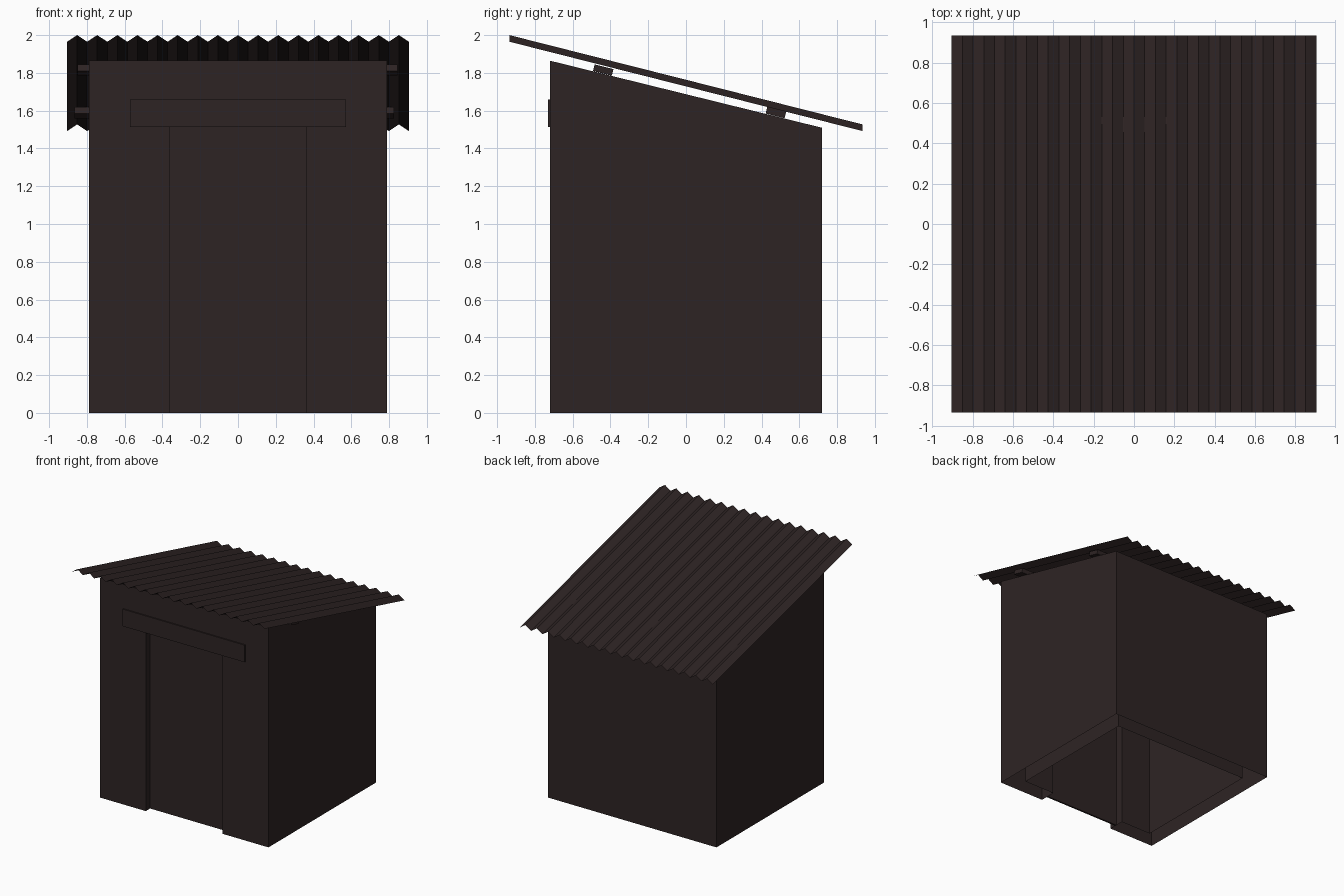
import bpy, bmesh, math
from mathutils import Matrix, Vector

if "Cube" in bpy.data.objects:
    bpy.data.objects.remove(bpy.data.objects["Cube"])

mat = bpy.data.materials.new("dark brown")
mat.diffuse_color = (0.027, 0.0175, 0.0175, 1)
mat.use_nodes = True
mat.node_tree.nodes["Principled BSDF"].inputs["Base Color"].default_value = mat.diffuse_color


def finish(name, bm):
    me = bpy.data.meshes.new(name)
    bm.to_mesh(me)
    bm.free()
    ob = bpy.data.objects.new(name, me)
    bpy.context.collection.objects.link(ob)
    me.materials.append(mat)
    return ob


def box(name, centre, size, tilt=0.0):
    bm = bmesh.new()
    bmesh.ops.create_cube(bm, size=1)
    m = (Matrix.Translation(centre) @ Matrix.Rotation(tilt, 4, 'X')
         @ Matrix.Diagonal((*size, 1)))
    bmesh.ops.transform(bm, matrix=m, verts=bm.verts)
    return finish(name, bm)


# Slope of the wall tops and roof
W, D, T = 0.79, 0.72, 0.14
DOOR_W, DOOR_H = 0.36, 1.52


def wall_top(y):
    return 1.687 - 0.2465 * y


# Walls: outer and inner shells, open underneath, joined along the sloping top
bm = bmesh.new()


def quad(*pts):
    bm.faces.new([bm.verts.new(p) for p in pts])


def shell(w, d, flip):
    def face(pts):
        quad(*(pts[::-1] if flip else pts))
    f, b = wall_top(-d), wall_top(d)
    face([(w, -d, 0), (w, d, 0), (w, d, b), (w, -d, f)])
    face([(-w, d, 0), (-w, -d, 0), (-w, -d, f), (-w, d, b)])
    face([(w, d, 0), (-w, d, 0), (-w, d, b), (w, d, b)])
    # front with door opening
    p, h = DOOR_W, DOOR_H
    face([(-w, -d, 0), (-p, -d, 0), (-p, -d, h), (-p, -d, f), (-w, -d, f)])
    face([(p, -d, 0), (w, -d, 0), (w, -d, f), (p, -d, f), (p, -d, h)])
    face([(-p, -d, h), (p, -d, h), (p, -d, f), (-p, -d, f)])


iw, idp = W - T, D - T
shell(W, D, False)
shell(iw, idp, True)

# Sloping wall tops
outer = [(-W, -D), (W, -D), (W, D), (-W, D)]
inner = [(-iw, -idp), (iw, -idp), (iw, idp), (-iw, idp)]
for i in range(4):
    j = (i + 1) % 4
    quad(*[(x, y, wall_top(y)) for x, y in (outer[i], outer[j], inner[j], inner[i])])

# Door jambs and head
p, h = DOOR_W, DOOR_H
quad((-p, -D, 0), (-p, -idp, 0), (-p, -idp, h), (-p, -D, h))
quad((p, -idp, 0), (p, -D, 0), (p, -D, h), (p, -idp, h))
quad((-p, -D, h), (-p, -idp, h), (p, -idp, h), (p, -D, h))
bmesh.ops.remove_doubles(bm, verts=bm.verts, dist=0.0001)
finish("walls", bm)

# Door panel set back in the opening
box("door", (0, -0.655, DOOR_H / 2), (2 * DOOR_W, 0.015, DOOR_H))

# Lintel plank over the door
box("lintel", (0, -0.715, 1.587), (1.146, 0.03, 0.145))

# Roof battens lying on the sloping wall tops
tilt = -math.atan(0.25)
for name, x0, x1, y in (("front_batten", -0.85, 0.845, -0.438),
                        ("back_batten", -0.865, 0.825, 0.476)):
    box(name, ((x0 + x1) / 2, y, wall_top(y) + 0.02),
        (x1 - x0, 0.103, 0.036), tilt)

# Corrugated roof sheet: 17 ridges in a zigzag
bm = bmesh.new()
n, rx, ry = 34, 0.905, 0.935
rows = []
for y, z in ((-ry, 1.965), (ry, 1.492)):
    rows.append([bm.verts.new((-rx + 2 * rx * i / n, y, z + (0.035 if i % 2 else 0)))
                 for i in range(n + 1)])
a, b = rows
for i in range(n):
    bm.faces.new((a[i], a[i + 1], b[i + 1], b[i]))
finish("corrugated_roof", bm)
